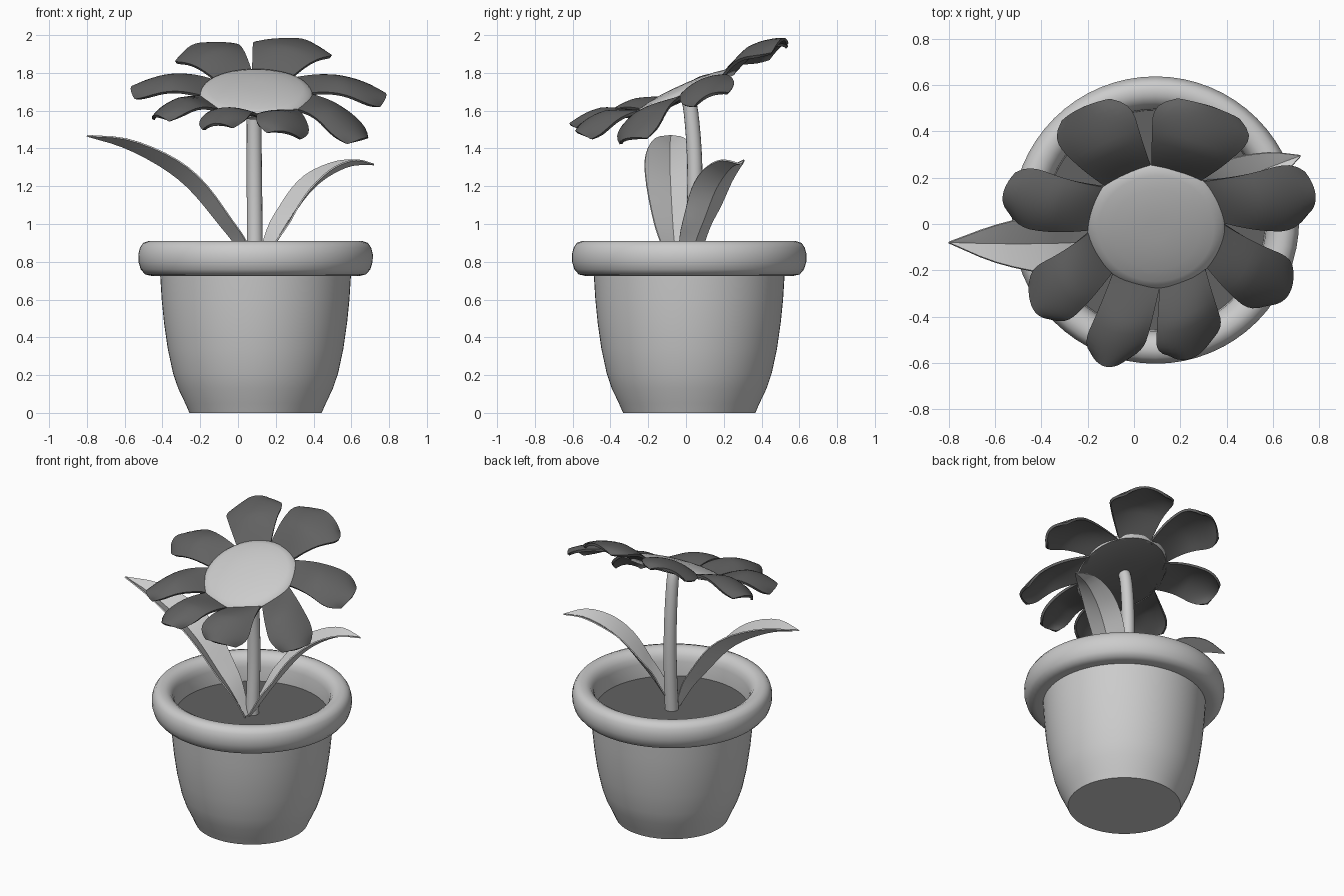
import bpy, math
from mathutils import Vector, Matrix

if "Cube" in bpy.data.objects:
    bpy.data.objects.remove(bpy.data.objects["Cube"])

CX, CY = 0.093, 0.017


def make(name, verts, faces, mat=None, angle=40, thick=0):
    me = bpy.data.meshes.new(name)
    me.from_pydata([tuple(v) for v in verts], [], faces)
    me.validate()
    ob = bpy.data.objects.new(name, me)
    bpy.context.collection.objects.link(ob)
    if mat:
        me.materials.append(mat)
    bpy.ops.object.select_all(action='DESELECT')
    ob.select_set(True)
    bpy.context.view_layer.objects.active = ob
    if thick:
        m = ob.modifiers.new("thickness", 'SOLIDIFY')
        m.thickness = thick
        m.offset = 0
        bpy.ops.object.modifier_apply(modifier=m.name)
    bpy.ops.object.shade_smooth_by_angle(angle=math.radians(angle))
    return ob


def lathe(name, profile, mat=None, n=64, matrix=Matrix()):
    # revolve an (r, z) profile; ends with r = 0 become n-gon caps
    rings = [p for p in profile if p[0] > 0]
    verts = [matrix @ Vector((r * math.cos(2 * math.pi * i / n), r * math.sin(2 * math.pi * i / n), z))
             for r, z in rings for i in range(n)]
    faces = [(k * n + i, k * n + (i + 1) % n, (k + 1) * n + (i + 1) % n, (k + 1) * n + i)
             for k in range(len(rings) - 1) for i in range(n)]
    if profile[0][0] == 0:
        faces.append(tuple(reversed(range(n))))
    if profile[-1][0] == 0:
        b = (len(rings) - 1) * n
        faces.append(tuple(range(b, b + n)))
    return make(name, verts, faces, mat, matrix and 40)


def grid_faces(rows, cols):
    return [(r * cols + c, r * cols + c + 1, (r + 1) * cols + c + 1, (r + 1) * cols + c)
            for r in range(rows - 1) for c in range(cols - 1)]


def spline(pts, t):
    # Catmull-Rom point at t in 0..1
    p = [Vector(q) for q in pts]
    p = [2 * p[0] - p[1]] + p + [2 * p[-1] - p[-2]]
    s = t * (len(pts) - 1)
    i = min(int(s), len(pts) - 2)
    f = s - i
    a, b, c, d = p[i:i + 4]
    return 0.5 * (2 * b + (c - a) * f + (2 * a - 5 * b + 4 * c - d) * f ** 2 + (3 * b - a - 3 * c + d) * f ** 3)


dark = bpy.data.materials.new("dark")
dark.diffuse_color = (0.12, 0.12, 0.12, 1)
dark.use_nodes = True
dark.node_tree.nodes["Principled BSDF"].inputs["Base Color"].default_value = dark.diffuse_color

# Pot with rolled rim, and soil
pot_m = Matrix.Translation((CX, CY, 0))
lathe("pot", [(0, 0), (0.35, 0), (0.372, 0.05), (0.41, 0.13), (0.437, 0.21), (0.465, 0.34), (0.485, 0.48),
              (0.497, 0.6), (0.505, 0.728), (0.55, 0.725), (0.585, 0.733), (0.608, 0.76), (0.62, 0.8),
              (0.621, 0.84), (0.612, 0.875), (0.595, 0.9), (0.565, 0.91), (0.535, 0.907), (0.508, 0.892),
              (0.49, 0.865), (0.48, 0.83), (0.475, 0.73)], matrix=pot_m)
lathe("soil", [(0.478, 0.735), (0, 0.735)], dark, matrix=pot_m)

# Stem: swept tube
path = [(0.09, 0.025, 0.72), (0.088, 0.045, 1.05), (0.086, 0.045, 1.35), (0.085, 0.025, 1.6), (0.088, 0.0, 1.69)]
N, R = 16, 16
sv = []
for k in range(R):
    t = k / (R - 1)
    c = spline(path, t)
    d = (spline(path, min(1, t + .02)) - spline(path, max(0, t - .02))).normalized()
    ax = Vector((1, 0, 0))
    ay = d.cross(ax).normalized()
    rad = 0.043 - 0.006 * t
    sv += [c + rad * (ax * math.cos(2 * math.pi * i / N) + ay * math.sin(2 * math.pi * i / N)) for i in range(N)]
make("stem", sv, [(k * N + i, k * N + (i + 1) % N, (k + 1) * N + (i + 1) % N, (k + 1) * N + i)
                  for k in range(R - 1) for i in range(N)])

# Leaves: folded strips along a crease path
def leaf(name, crease, half, fold):
    rows, cols, verts = 20, 7, []
    for k in range(rows):
        t = k / (rows - 1)
        c = spline(crease, t)
        d = (spline(crease, min(1, t + .02)) - spline(crease, max(0, t - .02))).normalized()
        side = d.cross(Vector((0, 0, 1))).normalized()
        up = side.cross(d)
        w = spline([(h, 0, 0) for h in half], t).x
        for j in range(cols):
            v = j / (cols - 1) * 2 - 1
            verts.append(c + side * v * w + up * fold * abs(v) * w)
    make(name, verts, grid_faces(rows, cols), angle=25, thick=0.008)


leaf("leaf_left", [(0.08, -0.04, 0.73), (-0.01, -0.06, 0.885), (-0.1, -0.07, 1.0), (-0.25, -0.08, 1.18),
                   (-0.4, -0.085, 1.3), (-0.6, -0.085, 1.405), (-0.8, -0.08, 1.467)],
     [0.035, 0.085, 0.11, 0.135, 0.13, 0.085, 0.002], 0.55)
leaf("leaf_right", [(0.1, 0.0, 0.73), (0.205, 0.05, 0.91), (0.285, 0.1, 1.04), (0.38, 0.15, 1.17),
                    (0.48, 0.2, 1.255), (0.6, 0.25, 1.31), (0.72, 0.295, 1.315)],
     [0.035, 0.08, 0.1, 0.11, 0.1, 0.065, 0.002], 0.45)

# Flower centre: tilted dome, with dark backing
centre = Vector((0.095, -0.01, 1.69))
tilt = Matrix.Translation(centre) @ Matrix.Rotation(math.radians(24.5), 4, 'X')
normal = (tilt.to_3x3() @ Vector((0, 0, 1))).normalized()
lathe("flower_centre", [(0.285, -0.02), (0.297, 0.0), (0.285, 0.014), (0.25, 0.026), (0.19, 0.037),
                        (0.12, 0.045), (0.05, 0.048), (0, 0.048)], matrix=tilt)
lathe("flower_back", [(0, -0.035), (0.1, -0.035), (0.22, -0.028), (0.285, -0.015)], dark, matrix=tilt)

# Petals: broad rounded, arched patches; each given by its two outer corners, clockwise from the back
petals = [((0.12, 0.56, 1.965), (0.52, 0.43, 1.89)), ((0.73, 0.27, 1.71), (0.75, 0.0, 1.60)),
          ((0.71, -0.17, 1.46), (0.55, -0.38, 1.415)), ((0.375, -0.48, 1.44), (0.11, -0.58, 1.49)),
          ((0.01, -0.58, 1.51), (-0.22, -0.55, 1.495)), ((-0.34, -0.44, 1.54), (-0.47, -0.22, 1.555)),
          ((-0.55, 0.02, 1.645), (-0.5, 0.26, 1.735)), ((-0.36, 0.42, 1.855), (-0.05, 0.56, 1.95))]
rows, cols = 15, 11
for n, (ca, cb) in enumerate(petals):
    ca, cb = Vector(ca), Vector(cb)
    ang = [math.radians(94 - 45 * (n + e)) for e in (0, 1)]
    ba, bb = [tilt @ Vector((0.275 * math.cos(a), 0.275 * math.sin(a), -0.012)) for a in ang]
    bm, tm = (ba + bb) / 2, (ca + cb) / 2
    hb, ht = (bb - ba) / 2, (cb - ca) / 2 * 1.09
    verts = []
    for r in range(rows):
        u = r / (rows - 1)
        k = 1 if u < .68 else math.sqrt(max(0, 1 - ((u - .68) / .4) ** 2))
        g = min(1, u * 1.15)
        for c in range(cols):
            v = c / (cols - 1) * 2 - 1
            U = u * (1 + 0.1 * (1 - v * v))
            p = bm.lerp(tm, U) + hb.lerp(ht, g) * v * k
            lift = 0.045 * math.sin(math.pi * u) + 0.035 * (1 - v * v) * min(1, 2 * u)
            verts.append(p + normal * lift)
    make(f"petal_{n + 1}", verts, grid_faces(rows, cols), dark, angle=50, thick=0.016)
